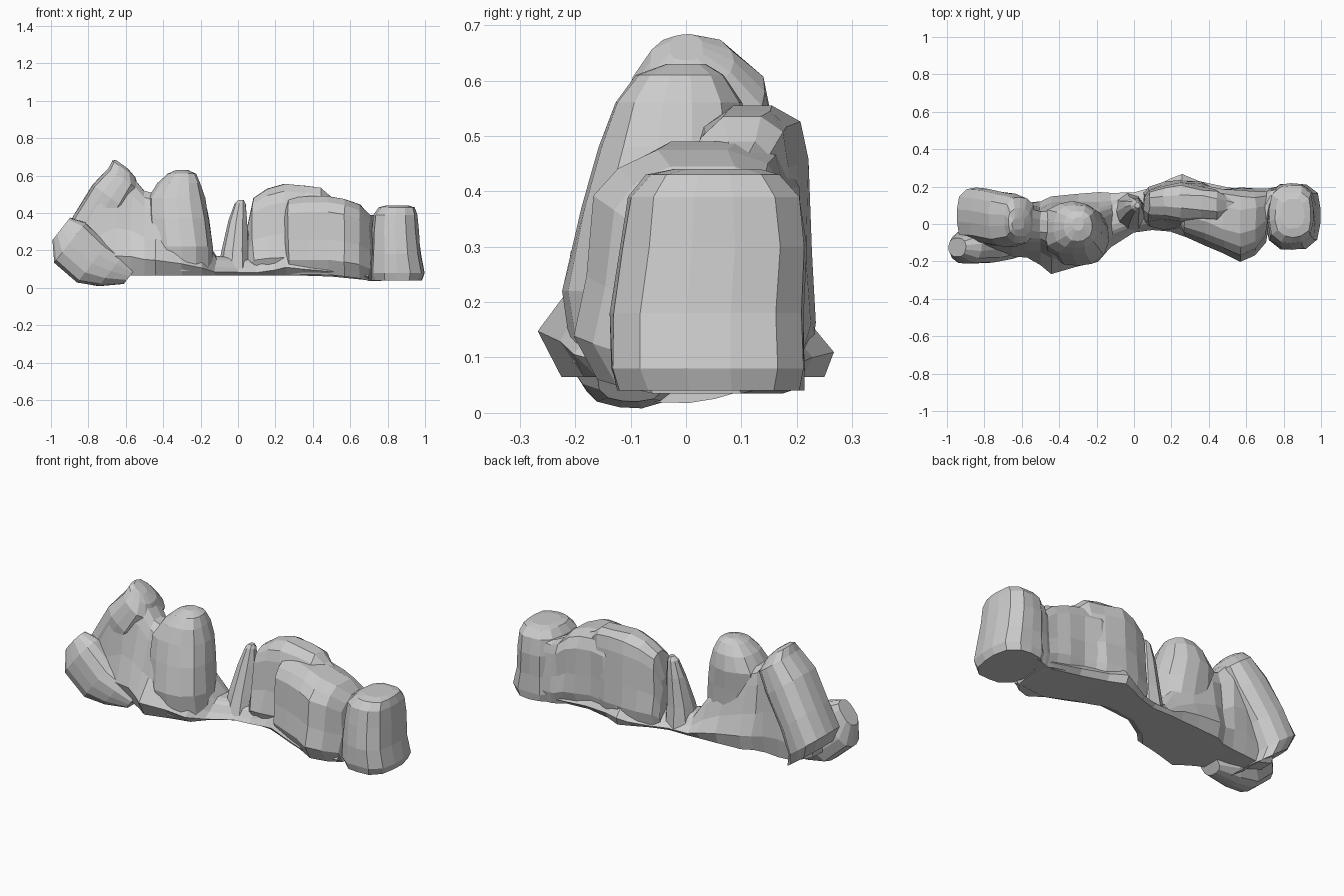
import bpy, bmesh, math, random
from mathutils import Vector

random.seed(4)


def skin(name, rings):
    """Close a stack of equal-length point rings into one faceted rock."""
    bm = bmesh.new()
    loops = [[bm.verts.new(p) for p in ring] for ring in rings]
    n = len(loops[0])
    for a, b in zip(loops, loops[1:]):
        for i in range(n):
            j = (i + 1) % n
            bm.faces.new((a[i], a[j], b[j], b[i]))
    bm.faces.new(loops[0])
    bm.faces.new(loops[-1])
    bmesh.ops.recalc_face_normals(bm, faces=bm.faces)
    mesh = bpy.data.meshes.new(name)
    bm.to_mesh(mesh)
    bm.free()
    obj = bpy.data.objects.new(name, mesh)
    bpy.context.collection.objects.link(obj)
    return obj


def boulder(name, rows, tilt=0, sides=14, power=2.8):
    """Rows: centre x, y, z, half width, half depth. Sections tilt in the xz plane."""
    t = math.radians(tilt)
    u = Vector((math.cos(t), 0, math.sin(t)))
    rings = []
    for x, y, z, a, b in rows:
        ring = []
        for i in range(sides):
            ang = 2 * math.pi * (i + 0.5) / sides
            c, s = math.cos(ang), math.sin(ang)
            k = (abs(c) ** power + abs(s) ** power) ** (-1 / power)
            k *= random.uniform(0.97, 1.03)
            ring.append(Vector((x, y, z)) + u * a * c * k + Vector((0, b * s * k, 0)))
        rings.append(ring)
    return skin(name, rings)


def ridge(name, rows):
    """Rows: x, foot front, foot back, top front, top back, bottom z, top z."""
    rings = []
    for x, y0, y1, t0, t1, zb, zt in rows:
        h, w = zt - zb, t1 - t0
        front = [(y0 + 0.04, 0), (y0, 0.19), (y0 + 0.6 * (t0 - y0), 0.45),
                 (t0, 0.8), (t0 + 0.12 * w, 0.92), (t0 + 0.34 * w, 1)]
        back = [(t1 - 0.3 * w, 1), (t1 - 0.1 * w, 0.94), (t1, 0.8),
                (y1 + 0.6 * (t1 - y1), 0.45), (y1, 0.19), (y1 - 0.02, 0)]
        ring = []
        for y, f in front + back:
            j = random.uniform(-0.006, 0.006) if f else 0
            ring.append((x + j, y + j, zb + f * h))
        rings.append(ring)
    return skin(name, rings)


# long low base linking all the rocks
ridge("base_ridge", [
    (-.85, -.12, .08, -.08, .05, .10, .36), (-.74, -.16, .10, -.11, .08, .06, .55),
    (-.65, -.17, .11, -.11, .10, .06, .64), (-.57, -.18, .11, -.10, .10, .065, .60),
    (-.50, -.22, .12, -.10, .08, .065, .52), (-.44, -.265, .15, -.13, .09, .065, .50),
    (-.30, -.225, .16, -.16, .09, .065, .40), (-.19, -.20, .165, -.12, .08, .065, .28),
    (-.12, -.12, .17, -.06, .10, .065, .17), (0, -.045, .17, -.01, .12, .065, .16),
    (.10, -.03, .20, 0, .13, .065, .15), (.20, -.035, .245, 0, .17, .065, .22),
    (.26, -.06, .27, 0, .19, .065, .30), (.35, -.09, .23, -.04, .15, .065, .25),
    (.50, -.15, .19, -.1, .15, .06, .2), (.70, -.10, .17, -.06, .12, .04, .15)])

# leaning slab with the tallest peak
boulder("leaning_peak_slab", [
    (-.74, -.02, .06, .07, .11), (-.82, .03, .11, .12, .14), (-.845, .045, .19, .13, .148),
    (-.78, .04, .32, .12, .145), (-.68, .02, .48, .12, .145), (-.61, .02, .58, .10, .125),
    (-.61, .01, .635, .075, .075), (-.62, .0, .66, .04, .03)], tilt=-36)

# rock tipped over at the left end
boulder("toppled_rock", [
    (-.945, -.125, .315, .075, .05), (-.90, -.125, .24, .135, .085),
    (-.78, -.11, .13, .13, .10), (-.68, -.10, .09, .105, .09),
    (-.58, -.10, .06, .05, .06)], tilt=52)

# rounded second summit
boulder("domed_rock", [
    (-.30, -.04, .09, .17, .165), (-.30, -.06, .22, .165, .16), (-.32, -.04, .37, .165, .15),
    (-.33, -.02, .48, .155, .14), (-.315, -.015, .56, .115, .115),
    (-.30, -.01, .61, .075, .08), (-.30, 0, .63, .03, .035)], power=2.5)

# thin spike in the gap
boulder("spike_rock", [
    (-.02, .06, .08, .09, .105), (-.015, .07, .20, .075, .08), (0, .09, .36, .052, .05),
    (.012, .10, .45, .03, .03), (.018, .10, .47, .014, .015)], sides=9, power=2)

# tall rear block of the right-hand wall
ridge("rear_wall_rock", [
    (.055, .01, .17, .07, .14, .07, .34), (.08, -.02, .20, .04, .18, .07, .48),
    (.16, -.03, .225, .03, .205, .07, .53), (.25, -.03, .24, .01, .225, .07, .555),
    (.36, 0, .22, .01, .205, .07, .545), (.44, 0, .19, 0, .19, .07, .535),
    (.49, .02, .17, .03, .16, .07, .49), (.56, .03, .16, .04, .14, .07, .46)])

# forward block beside the crevice, running back into the pillar
ridge("front_wall_rock", [
    (.255, -.03, .20, 0, .15, .07, .44), (.27, -.07, .23, -.04, .18, .07, .48),
    (.38, -.12, .21, -.08, .20, .07, .49), (.48, -.16, .19, -.13, .19, .07, .49),
    (.57, -.20, .19, -.165, .18, .06, .475), (.65, -.165, .185, -.13, .175, .05, .445),
    (.705, -.10, .185, -.06, .17, .035, .39), (.73, .06, .195, .08, .185, .035, .39),
    (.80, .08, .21, .09, .20, .04, .40)])

# squarish pillar at the right end
boulder("end_pillar", [
    (.85, .045, .04, .135, .165), (.852, .04, .08, .148, .178), (.845, .04, .18, .132, .175),
    (.84, .05, .30, .125, .168), (.84, .05, .39, .118, .155), (.85, .05, .43, .095, .12),
    (.85, .055, .44, .06, .08)], power=3.2)
